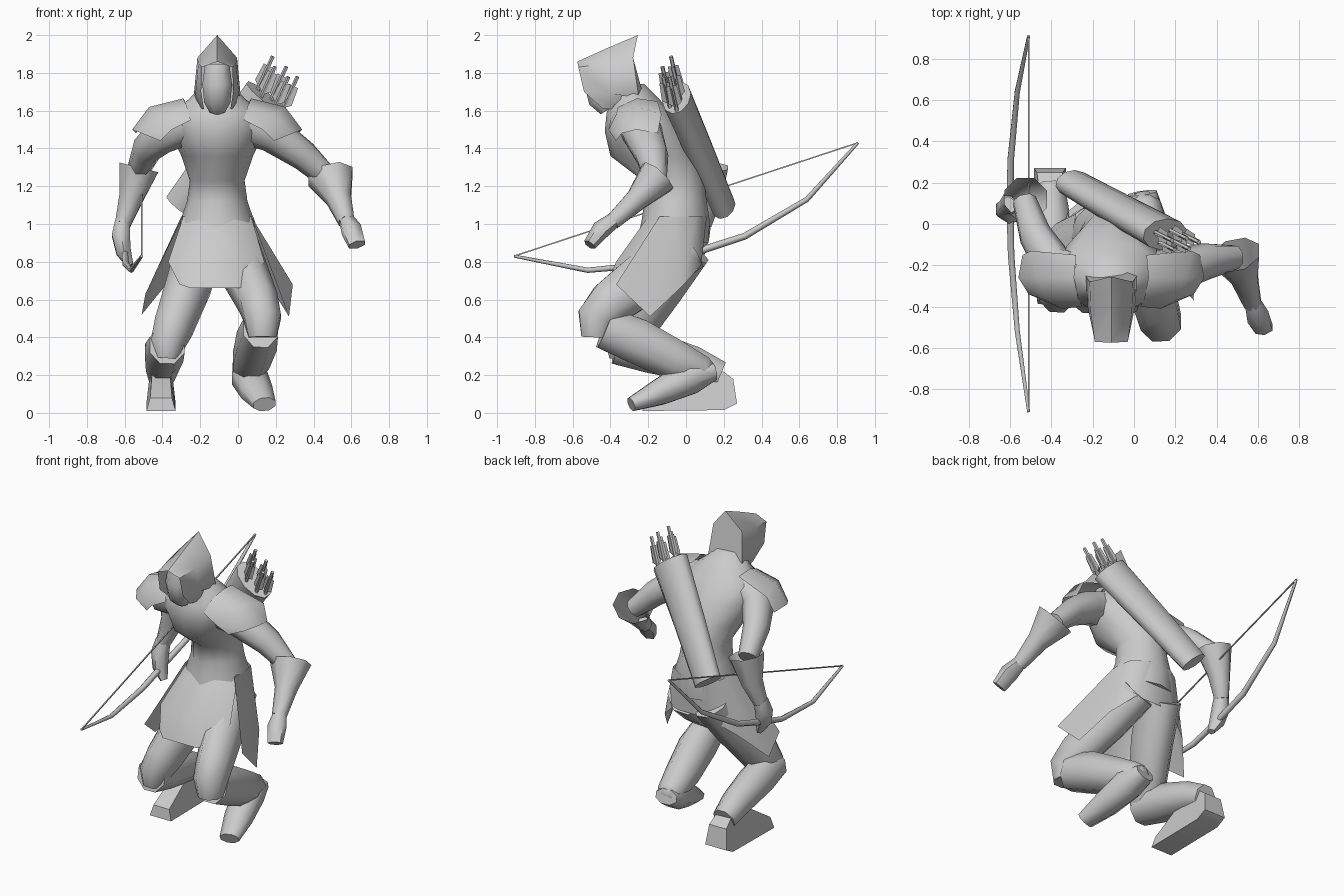
import bpy, math
from mathutils import Vector as V

CX = -0.11  # body centre line


def make(name, verts, faces, angle=62):
    me = bpy.data.meshes.new(name)
    me.from_pydata([tuple(v) for v in verts], [], faces)
    ob = bpy.data.objects.new(name, me)
    bpy.context.collection.objects.link(ob)
    bpy.ops.object.select_all(action='DESELECT')
    ob.select_set(True)
    bpy.context.view_layer.objects.active = ob
    bpy.ops.object.mode_set(mode='EDIT')
    bpy.ops.mesh.select_all(action='SELECT')
    bpy.ops.mesh.normals_make_consistent(inside=False)
    bpy.ops.object.mode_set(mode='OBJECT')
    bpy.ops.object.shade_smooth_by_angle(angle=math.radians(angle))
    return ob


def loft(name, rings, closed=True, caps=(True, True), angle=62):
    n = len(rings[0])
    verts = [v for r in rings for v in r]
    faces = []
    for i in range(len(rings) - 1):
        for j in range(n if closed else n - 1):
            k = (j + 1) % n
            faces.append((i*n + j, i*n + k, (i+1)*n + k, (i+1)*n + j))
    if closed and caps[0]:
        faces.append(tuple(range(n)))
    if closed and caps[1]:
        faces.append(tuple(range((len(rings) - 1)*n, len(rings)*n)))
    return make(name, verts, faces, angle)


def tube(name, stations, sides=8, ref=(1, 0, 0), caps=(True, True), angle=62):
    # station: x, y, z, half width along ref, half width across
    pts = [V(s[:3]) for s in stations]
    rings = []
    for i, s in enumerate(stations):
        t = (pts[min(i+1, len(pts)-1)] - pts[max(i-1, 0)]).normalized()
        w = V(ref) - t * t.dot(V(ref))
        w.normalize()
        u = t.cross(w)
        ph = math.pi / sides
        rings.append([pts[i] + w*s[3]*math.cos(ph + 2*math.pi*j/sides)
                      + u*s[4]*math.sin(ph + 2*math.pi*j/sides) for j in range(sides)])
    return loft(name, rings, caps=caps, angle=angle)


# torso: z, half width, front y, back y
torso = [(0.90, .20, -.26, .12), (1.02, .195, -.235, .125), (1.12, .16, -.22, .11), (1.23, .145, -.23, .095),
         (1.36, .19, -.40, .06), (1.49, .25, -.43, .0), (1.59, .25, -.42, -.08), (1.66, .15, -.38, -.14),
         (1.74, .08, -.40, -.22)]
rings = []
for z, rx, f, b in torso:
    rings.append([V((CX + rx*math.cos(a), (f+b)/2 + (b-f)/2*math.sin(a), z))
                  for a in [2*math.pi*k/12 for k in range(12)]])
loft("torso", rings, angle=75)

# skirt: front flap and split back panel
loft("skirt_front", [
    [V((-.29, -.10, 1.04)), V((-.2, -.20, 1.04)), V((-.02, -.20, 1.04)), V((.07, -.10, 1.04))],
    [V((-.37, -.28, .80)), V((-.27, -.37, .80)), V((.02, -.37, .80)), V((.14, -.28, .80))],
    [V((-.31, -.38, .68)), V((-.25, -.43, .66)), V((.0, -.43, .66)), V((.06, -.38, .68))]], closed=False)
loft("skirt_back", [
    [V((.07, -.14, 1.04)), V((.08, -.06, 1.04)), V((.06, .05, 1.04)), V((-.03, .11, 1.04)),
     V((-.19, .11, 1.04)), V((-.28, .05, 1.04)), V((-.30, -.06, 1.04)), V((-.29, -.14, 1.04))],
    [V((.29, -.37, .68)), V((.27, -.19, .51)), V((.17, -.02, .67)), V((.05, .08, .78)),
     V((-.22, .08, .78)), V((-.38, .0, .68)), V((-.51, -.14, .52)), V((-.49, -.28, .63))]], closed=False)

# hood: brim ring, middle, back ring closed behind
hood = [[(0, -.575, 1.86), (.08, -.57, 1.83), (.085, -.54, 1.70), (.07, -.44, 1.61)],
        [(0, -.42, 1.93), (.10, -.43, 1.85), (.115, -.40, 1.69), (.09, -.36, 1.61)],
        [(0, -.255, 2.0), (.105, -.28, 1.88), (.125, -.25, 1.67), (.07, -.22, 1.66)]]
loft("hood", [[V((CX + x, y, z)) for x, y, z in r] + [V((CX - x, y, z)) for x, y, z in r[:0:-1]]
              for r in hood], caps=(False, True), angle=45)

# face recessed in the hood
tube("face", [(CX, -.42, 1.60, .045, .04), (CX, -.45, 1.65, .075, .07),
              (CX, -.46, 1.74, .085, .085), (CX, -.45, 1.84, .07, .07)])

# shoulder guards, mirrored about the body line
guard = [[(.03, -.40, 1.55), (.05, -.36, 1.62), (.07, -.26, 1.665), (.06, -.15, 1.65)],
         [(.13, -.41, 1.50), (.20, -.37, 1.58), (.25, -.26, 1.62), (.28, -.13, 1.58)],
         [(.19, -.37, 1.44), (.29, -.34, 1.48), (.34, -.26, 1.50), (.32, -.15, 1.48)]]
for side, nm in ((1, "left"), (-1, "right")):
    loft(nm + "_shoulder_guard", [[V((CX + side*(x - CX), y, z)) for x, y, z in r] for r in guard],
         closed=False)

# arms, flared cuffs and hands
tube("left_upper_arm", [(.04, -.25, 1.53, .11, .12), (.18, -.23, 1.48, .10, .11),
                        (.35, -.18, 1.36, .08, .09), (.49, -.16, 1.23, .06, .06)])
tube("left_cuff", [(.49, -.15, 1.25, .13, .11), (.535, -.26, 1.13, .07, .065), (.575, -.39, 1.01, .045, .045)],
     caps=(False, True))
tube("left_hand", [(.57, -.37, 1.03, .04, .04), (.60, -.45, .97, .06, .05),
                   (.63, -.51, .89, .05, .035)], sides=6)
tube("right_upper_arm", [(-.26, -.25, 1.53, .11, .12), (-.39, -.20, 1.48, .10, .11),
                         (-.48, -.05, 1.40, .08, .09), (-.53, .11, 1.28, .06, .06)])
tube("right_cuff", [(-.525, .12, 1.30, .115, .11), (-.565, .12, 1.14, .07, .075), (-.61, .09, 1.0, .045, .05)],
     caps=(False, True))
tube("right_hand", [(-.61, .09, 1.02, .045, .045), (-.62, .07, .94, .055, .055),
                    (-.605, .05, .85, .045, .05), (-.57, .04, .78, .02, .03)], sides=6)

# legs: thigh with bent knee, boot shaft, boot foot
tube("left_thigh", [(-.02, .0, .88, .13, .15), (.04, -.20, .73, .125, .15),
                    (.11, -.40, .58, .11, .13), (.13, -.475, .50, .105, .11), (.13, -.48, .40, .08, .08)])
tube("left_boot_shaft", [(.12, -.43, .45, .10, .12), (.10, -.26, .38, .115, .13),
                         (.07, -.06, .28, .105, .115), (.05, .09, .22, .085, .085), (.05, .14, .20, .05, .05)])
tube("left_boot_foot", [(.04, .15, .22, .075, .05), (.06, .02, .19, .10, .10),
                        (.10, -.14, .11, .09, .075), (.14, -.29, .045, .065, .04)])
tube("right_thigh", [(-.20, .0, .88, .13, .15), (-.26, -.14, .68, .125, .15),
                     (-.34, -.28, .46, .11, .13), (-.375, -.34, .36, .095, .10), (-.38, -.34, .29, .07, .07)])
tube("right_boot_shaft", [(-.375, -.37, .36, .10, .11), (-.39, -.18, .32, .11, .12),
                          (-.40, .04, .26, .095, .10), (-.405, .18, .20, .075, .08)])
foot = [(.27, .05), (.25, .18), (.13, .27), (-.02, .21), (-.22, .08), (-.23, .01), (.2, .015)]
inset = [0, .015, .03, .03, .02, 0, 0]
loft("right_boot_foot", [[V((x - s*i, y, z)) for (y, z), i in zip(foot, inset)]
                         for x, s in ((-.485, -1), (-.33, 1))], angle=40)

# quiver with flared mouth
wide = (.78, 0, -.62)
tube("quiver", [(-.30, .20, 1.09, .10, .065), (-.08, .075, 1.38, .115, .075), (.15, -.05, 1.67, .135, .08)],
     sides=10, ref=wide)

# arrows: shaft plus crossed feathers
d = V((.40, -.2, .88)).normalized()
p = V((1, 0, -.5)).normalized()
q = d.cross(p)
for i, (a, b) in enumerate([(-.07, .02), (-.03, -.035), (.02, .03), (.06, -.03), (.10, .01)]):
    base = V((.14, -.05, 1.63)) + V(wide)*a + V((.2, .9, .2))*b
    tip = base + d*(.235 - .02*(i % 2))
    tube("arrow_shaft_%d" % (i+1), [(*base, .011, .011), (*tip, .011, .011)], sides=5)
    lo, hi = base + d*.05, base + d*.18
    verts, faces = [], []
    for w in (p, q):
        n = len(verts)
        verts += [lo, lo + d*.03 + w*.035, hi + w*.028, hi, hi - w*.028, lo + d*.03 - w*.035]
        faces.append(tuple(range(n, n+6)))
    make("arrow_feathers_%d" % (i+1), verts, faces)

# bow and string
bow = [(-.51, -.91, .83, .008), (-.565, -.52, .755, .014), (-.595, -.15, .79, .018), (-.60, .08, .86, .020),
       (-.597, .31, .935, .018), (-.565, .64, 1.13, .014), (-.51, .91, 1.43, .008)]
tube("bow", [(x, y, z, r, r) for x, y, z, r in bow], sides=6)
tube("bow_string", [(-.51, -.91, .83, .005, .005), (-.51, .91, 1.43, .005, .005)], sides=4)
